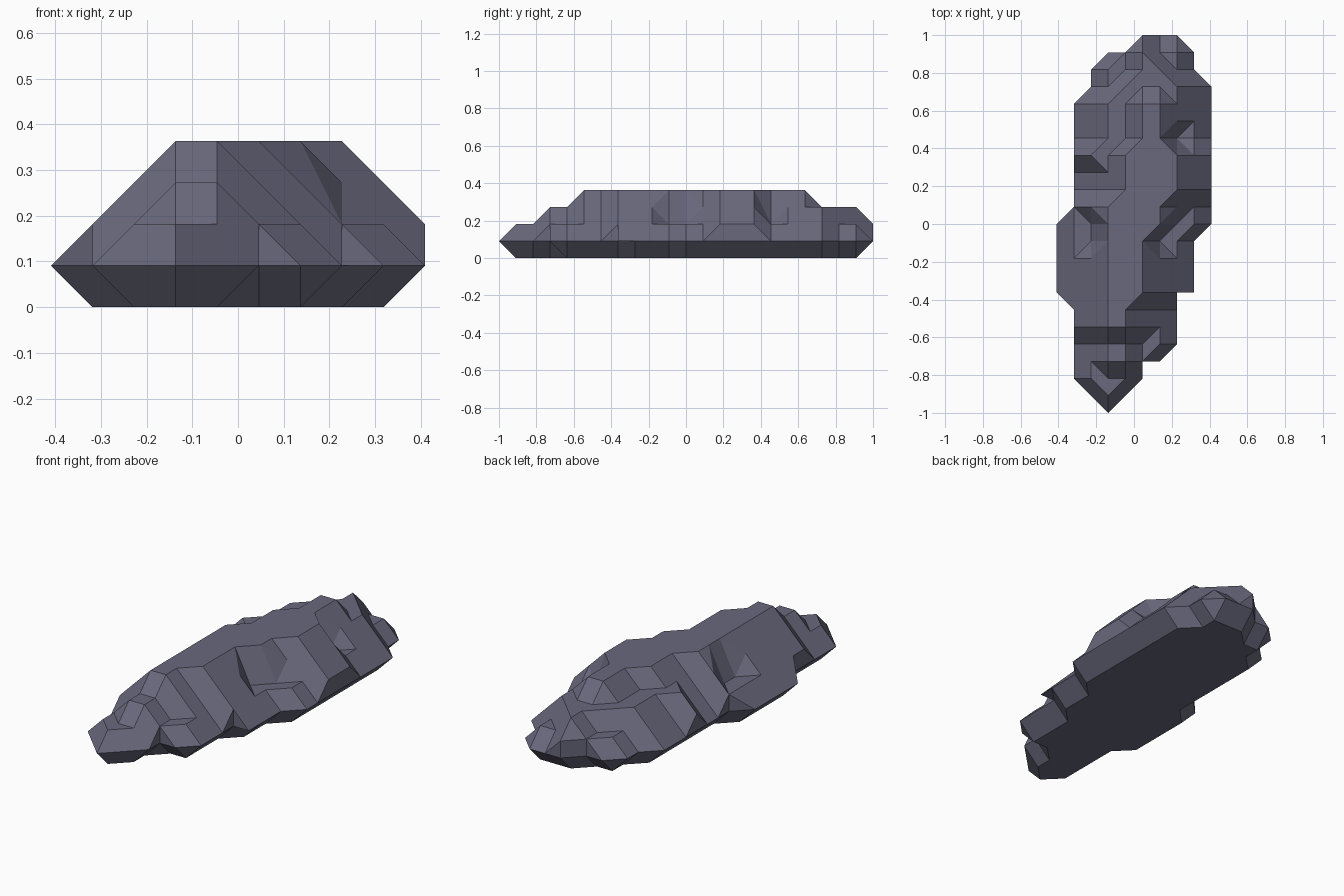
import bpy
import bmesh

if "Cube" in bpy.data.objects:
    bpy.data.objects.remove(bpy.data.objects["Cube"], do_unlink=True)

UNIT = 1 / 11  # one terrace step

# Widest outline: first row, last row, left column, right column
footprint = [
    (-11, -11, 3, 3), (-10, -10, 2, 4), (-9, -9, 1, 5), (-8, -8, 1, 6),
    (-7, -5, 1, 7), (-4, -1, 0, 8), (0, 0, 0, 9), (1, 7, 1, 9),
    (8, 8, 2, 9), (9, 9, 2, 8), (10, 10, 3, 8), (11, 11, 5, 7),
]
# Rock terraces per level: left, right, front, back; each falls away at 45 degrees
terraces = {
    4: [(3, 4, -6, -5), (3, 5, -4, -1), (3, 6, 0, 1), (4, 7, 2, 4), (5, 6, 5, 7)],
    3: [(3, 4, -8, -7), (2, 4, 4, 4), (3, 4, 4, 7), (4, 7, 8, 8),
        (5, 6, 9, 9), (5, 5, 10, 10)],
    2: [(3, 3, -10, -10), (2, 4, -9, -9), (5, 6, -7, -7), (6, 7, 10, 10), (3, 3, 9, 9)],
}
# Small chipped ledges in the flanks, and square steps of the outline
chips = {(2, -1), (2, 0), (6, -1), (7, 0), (7, 5)}
square_steps = {(5, -9), (7, -5)}


def terrace_height(col, row):
    if (col, row) in chips:
        return 2
    best = 1
    for level, boxes in terraces.items():
        for left, right, front, back in boxes:
            dx = max(left - col, 0, col - right)
            dy = max(front - row, 0, row - back)
            best = max(best, level - dx - dy)
    return best


top = {}
for first, last, left, right in footprint:
    for row in range(first, last + 1):
        for col in range(left, right + 1):
            top[col, row] = terrace_height(col, row)


def triangles(height):
    """Cover the footprint, folding each cell along its more level diagonal."""
    result = []
    for row in range(-11, 11):
        for col in range(9):
            ring = [(col, row), (col + 1, row), (col + 1, row + 1), (col, row + 1)]
            inside = [p for p in ring if p in height]
            if len(inside) == 3 and (col, row) not in square_steps:
                result.append(inside)
            elif len(inside) == 4:
                a, b, c, d = ring
                if abs(height[a] - height[c]) <= abs(height[b] - height[d]):
                    result += [[a, b, c], [a, c, d]]
                else:
                    result += [[a, b, d], [b, c, d]]
    return result


# Rim edges belong to just one triangle
upper = triangles(top)
edges = {(t[i], t[(i + 1) % 3]) for t in upper for i in range(3)}
rim = [(a, b) for a, b in edges if (b, a) not in edges]
rim_points = {p for edge in rim for p in edge}
bottom = {p: 1 if p in rim_points else 0 for p in top}

bm = bmesh.new()
corners = {}


def corner(point, level):
    key = (*point, level)
    if key not in corners:
        x, y = point
        corners[key] = bm.verts.new(((x - 4.5) * UNIT, y * UNIT, level * UNIT))
    return corners[key]


def add_face(points):
    verts = list(dict.fromkeys(corner(p, level) for p, level in points))
    if len(verts) > 2 and bm.faces.get(verts) is None:
        bm.faces.new(verts)


# Upper slopes, undercut base and low cliff walls
for tri in upper:
    add_face([(p, top[p]) for p in tri])
for tri in triangles(bottom):
    add_face([(p, bottom[p]) for p in reversed(tri)])
for a, b in rim:
    add_face([(a, 1), (b, 1), (b, top[b]), (a, top[a])])

bmesh.ops.dissolve_limit(bm, angle_limit=0.01, verts=bm.verts[:], edges=bm.edges[:])
mesh = bpy.data.meshes.new("rock")
bm.to_mesh(mesh)
bm.free()

stone = bpy.data.materials.new("slate grey")
stone.use_nodes = True
colour = (0.14, 0.14, 0.205, 1)
stone.diffuse_color = colour
stone.node_tree.nodes["Principled BSDF"].inputs["Base Color"].default_value = colour
mesh.materials.append(stone)

rock = bpy.data.objects.new("rock", mesh)
bpy.context.collection.objects.link(rock)
